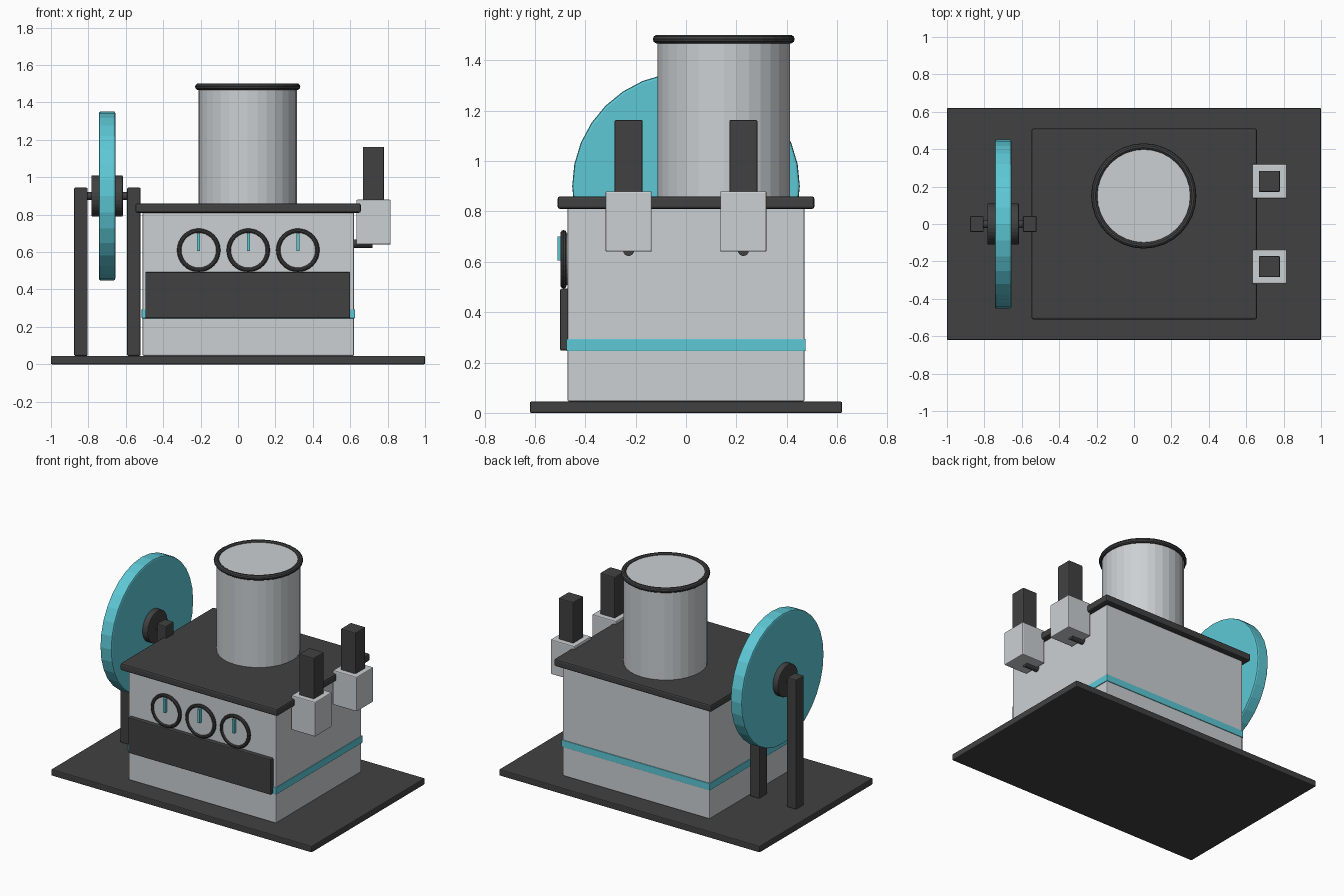
import bpy, math

if "Cube" in bpy.data.objects:
    bpy.data.objects.remove(bpy.data.objects["Cube"])


def material(name, rgb):
    m = bpy.data.materials.new(name)
    m.diffuse_color = (*rgb, 1.0)
    m.use_nodes = True
    m.node_tree.nodes["Principled BSDF"].inputs["Base Color"].default_value = m.diffuse_color
    return m


GREY = material("light_grey", (0.60, 0.63, 0.65))
DARK = material("charcoal", (0.053, 0.053, 0.053))
TEAL = material("teal", (0.11, 0.58, 0.67))


def finish(name, mat, bevel=0.0):
    ob = bpy.context.object
    ob.name = name
    ob.data.materials.append(mat)
    if bevel:
        mod = ob.modifiers.new("bevel", 'BEVEL')
        mod.width = bevel
        mod.segments = 2
        mod.limit_method = 'ANGLE'
        mod.angle_limit = math.radians(40)
    return ob


def box(name, mat, x, y, z, bevel=0.006):
    """Box from (min, max) pairs along each axis."""
    bpy.ops.mesh.primitive_cube_add(size=1, location=[sum(p) / 2 for p in (x, y, z)])
    ob = bpy.context.object
    ob.scale = [p[1] - p[0] for p in (x, y, z)]
    bpy.ops.object.transform_apply(location=False, rotation=False, scale=True)
    return finish(name, mat, bevel)


ROT = {'x': (0, math.pi / 2, 0), 'y': (math.pi / 2, 0, 0), 'z': (0, 0, 0)}


def cylinder(name, mat, axis, loc, r, length, bevel=0.0, sides=32):
    bpy.ops.mesh.primitive_cylinder_add(vertices=sides, radius=r, depth=length,
                                        location=loc, rotation=ROT[axis])
    return finish(name, mat, bevel)


def ring(name, mat, axis, loc, major, minor):
    bpy.ops.mesh.primitive_torus_add(major_segments=32, minor_segments=10,
                                     major_radius=major, minor_radius=minor,
                                     location=loc, rotation=ROT[axis])
    return finish(name, mat)


# Base, housing and lid
box("base_plate", DARK, (-1, 1), (-0.62, 0.62), (0, 0.045))
box("housing", GREY, (-0.51, 0.62), (-0.47, 0.47), (0.045, 0.815))
box("trim_band", TEAL, (-0.515, 0.625), (-0.475, 0.475), (0.246, 0.294), 0.002)
box("lid", DARK, (-0.548, 0.657), (-0.51, 0.51), (0.81, 0.86), 0.01)

# Tank on the lid
cylinder("tank", GREY, 'z', (0.052, 0.15, 1.17), 0.263, 0.64)
ring("tank_rim", DARK, 'z', (0.052, 0.15, 1.484), 0.264, 0.0175)

# Front panel and gauges
box("front_panel", DARK, (-0.495, 0.60), (-0.50, -0.46), (0.247, 0.493))
for i, x in enumerate((-0.21, 0.055, 0.32)):
    cylinder(f"gauge_face_{i}", GREY, 'y', (x, -0.475, 0.61), 0.103, 0.03)
    ring(f"gauge_rim_{i}", DARK, 'y', (x, -0.486, 0.61), 0.104, 0.012)
    box(f"gauge_needle_{i}", TEAL, (x - 0.008, x + 0.008), (-0.511, -0.488),
        (0.606, 0.70), 0)

# Flywheel with hub, axle and two posts
cylinder("flywheel", TEAL, 'x', (-0.70, 0, 0.90), 0.452, 0.088, 0.01)
cylinder("hub", DARK, 'x', (-0.70, 0, 0.90), 0.11, 0.168, 0.006)
cylinder("axle", DARK, 'x', (-0.70, 0, 0.90), 0.021, 0.30, sides=16)
for name, x in (("outer_post", -0.84), ("inner_post", -0.557)):
    box(name, DARK, (x - 0.036, x + 0.036), (-0.043, 0.043), (0.045, 0.944))

# Side boxes with chimneys and bracket pins
for name, y in (("front", -0.228), ("back", 0.228)):
    box(f"{name}_side_box", GREY, (0.633, 0.816), (y - 0.092, y + 0.092), (0.64, 0.88))
    box(f"{name}_chimney", DARK, (0.667, 0.781), (y - 0.056, y + 0.056), (0.80, 1.163))
    cylinder(f"{name}_bracket_pin", DARK, 'x', (0.665, y, 0.645), 0.022, 0.11, sides=16)
